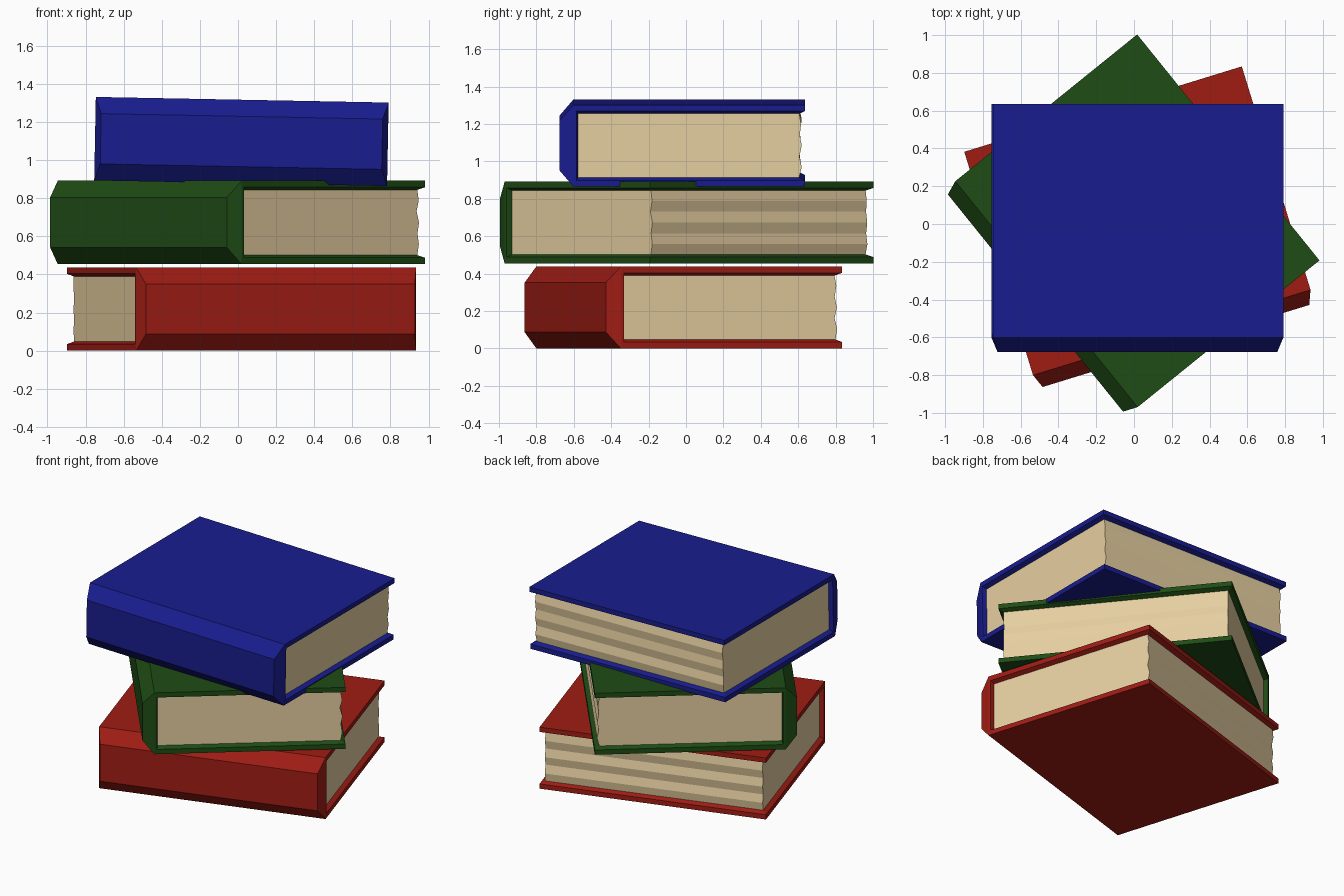
import bpy, bmesh, random
from math import radians

if "Cube" in bpy.data.objects:
    bpy.data.objects.remove(bpy.data.objects["Cube"])

random.seed(4)
L, W, T = 1.537, 1.237, 0.438      # spine length, cover depth, thickness


def material(name, rgb):
    m = bpy.data.materials.new(name)
    m.diffuse_color = (*rgb, 1)
    m.use_nodes = True
    m.node_tree.nodes["Principled BSDF"].inputs["Base Color"].default_value = m.diffuse_color
    return m


def finish(bm, name, mat, loc, rot):
    bmesh.ops.recalc_face_normals(bm, faces=bm.faces)
    me = bpy.data.meshes.new(name)
    bm.to_mesh(me)
    bm.free()
    me.materials.append(mat)
    ob = bpy.data.objects.new(name, me)
    ob.location, ob.rotation_euler = loc, rot
    bpy.context.collection.objects.link(ob)


def loft(bm, a, b):
    for i in range(len(a)):
        j = (i + 1) % len(a)
        bm.faces.new((a[i], a[j], b[j], b[i]))


def cover(name, mat, loc, rot):
    bm = bmesh.new()

    # outline of the open three sides, set in by d and narrowed by m
    def ring(d, m):
        x, y0, y1, z = L / 2 - d, -W / 2 + m * 0.5, W / 2 - d, T / 2 - m
        flat = [(-x, y0), (-x, y1), (x, y1), (x, y0)]
        return [bm.verts.new((*p, -z)) for p in flat] + \
               [bm.verts.new((*p, z)) for p in reversed(flat)]

    rings = [ring(0, 0), ring(0, 0.034), ring(0.03, 0.048), ring(0.1, 0.048)]
    for a, b in zip(rings, rings[1:]):
        loft(bm, a, b)
    # hidden closing faces behind the pages
    r = rings[-1]
    for i in range(3):
        bm.faces.new((r[i], r[i + 1], r[6 - i], r[7 - i]))
    # boards
    o = rings[0]
    bm.faces.new(o[:4])
    bm.faces.new(o[4:])
    # bevelled spine
    x, z = L / 2 - 0.03, T / 2 - 0.087
    s = [bm.verts.new((px, -W / 2 - 0.075, pz))
         for px, pz in ((-x, -z), (x, -z), (x, z), (-x, z))]
    loft(bm, [o[0], o[3], o[4], o[7]], s)
    bm.faces.new(s)
    finish(bm, name, mat, loc, rot)


def pages(name, mat, loc, rot):
    bm = bmesh.new()
    x, z, n = L / 2 - 0.03, T / 2 - 0.046, 6
    sides = []
    for sx in (-x, x):
        # rippled fore edge profile, jittered at each end
        prof = [(W / 2 - 0.03 + (0.01 if i % 2 else 0) + random.uniform(-.004, .004),
                 -z + 2 * z * i / n) for i in range(n + 1)]
        prof += [(-W / 2 + 0.02, z), (-W / 2 + 0.02, -z)]
        sides.append([bm.verts.new((sx, *p)) for p in prof])
        bm.faces.new(sides[-1])
    loft(bm, *sides)
    finish(bm, name, mat, loc, rot)


paper = material("paper", (0.80, 0.63, 0.36))
# name, colour, height of centre, tilt, turn
for name, rgb, z, tilt, turn in (
        ("bottom_book", (0.35, 0.012, 0.007), 0.219, 0, 17.1),
        ("middle_book", (0.013, 0.072, 0.0075), 0.673, 0, -51.1),
        ("top_book", (0.0097, 0.012, 0.27), 1.098, 1.1, 0)):
    place = (0.018, 0.017, z), (0, radians(tilt), radians(turn))
    cover(name + "_cover", material(name + "_cloth", rgb), *place)
    pages(name + "_pages", paper, *place)
